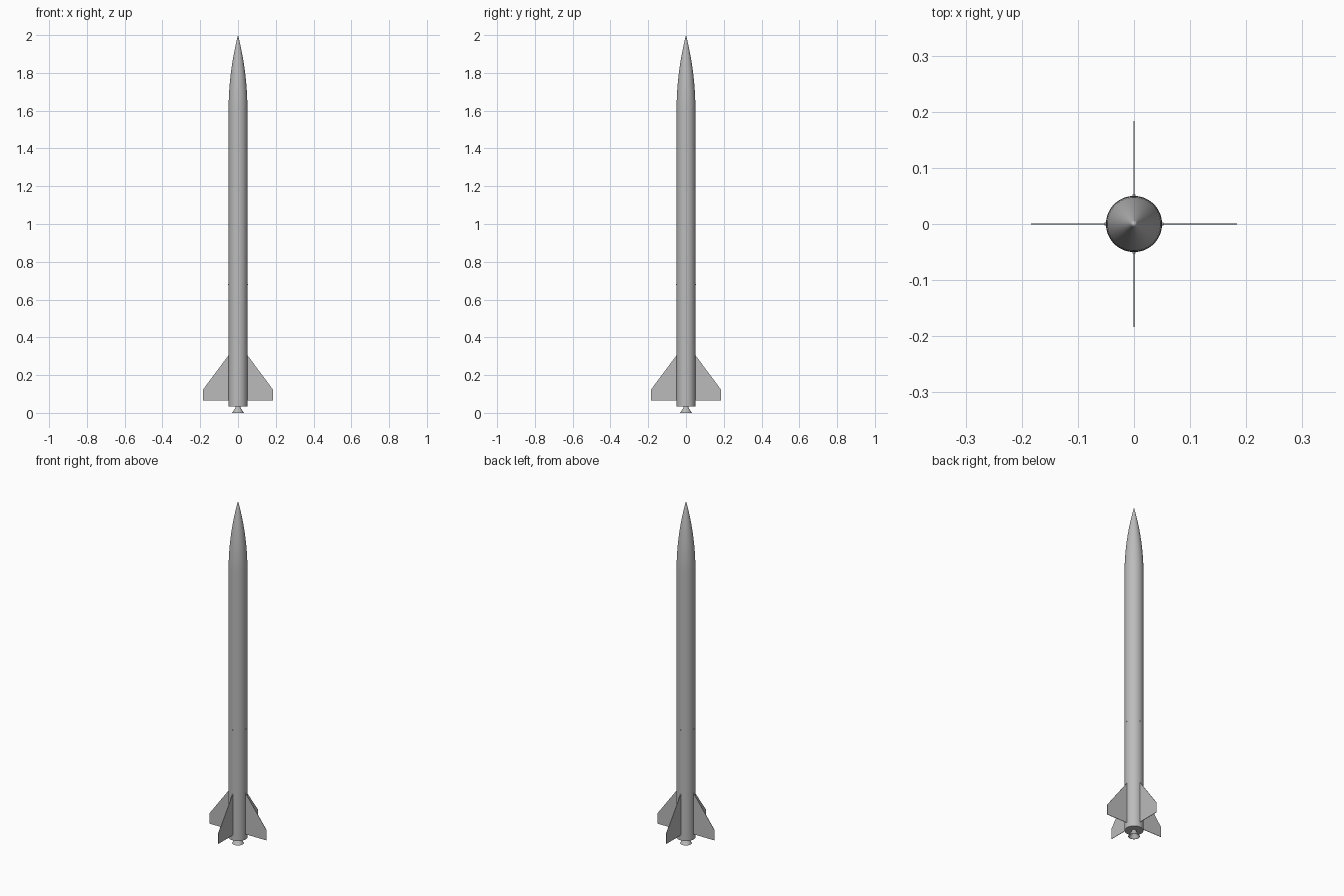
import bpy, bmesh, math
from mathutils import Matrix, Vector

cube = bpy.data.objects.get("Cube")
if cube:
    bpy.data.objects.remove(cube, do_unlink=True)

R = 0.05          # body radius
BASE = 0.035      # underside of body
SHOULDER = 1.6    # where the nose begins

grey = bpy.data.materials.new("light grey")
grey.use_nodes = True
colour = (0.5, 0.5, 0.5, 1)
grey.diffuse_color = colour
grey.node_tree.nodes["Principled BSDF"].inputs["Base Color"].default_value = colour


def finish(name, bm, smooth=True):
    bmesh.ops.remove_doubles(bm, verts=bm.verts, dist=1e-5)
    bmesh.ops.recalc_face_normals(bm, faces=bm.faces)
    mesh = bpy.data.meshes.new(name)
    bm.to_mesh(mesh)
    bm.free()
    mesh.materials.append(grey)
    ob = bpy.data.objects.new(name, mesh)
    bpy.context.collection.objects.link(ob)
    if smooth:
        bpy.ops.object.select_all(action='DESELECT')
        ob.select_set(True)
        bpy.context.view_layer.objects.active = ob
        bpy.ops.object.shade_smooth_by_angle(angle=math.radians(30))
    return ob


def lathe(name, profile, steps=64):
    """Spin (radius, height) points around the z axis."""
    bm = bmesh.new()
    verts = [bm.verts.new((r, 0, z)) for r, z in profile]
    edges = [bm.edges.new(pair) for pair in zip(verts, verts[1:])]
    bmesh.ops.spin(bm, geom=verts + edges, cent=(0, 0, 0), axis=(0, 0, 1),
                   angle=math.tau, steps=steps, use_duplicate=False)
    return finish(name, bm)


# Body tube with closed ends
lathe("body_tube", [(0, BASE), (R, BASE), (R, SHOULDER)])

# Ogive nose: circular arc tangent to the body
length = 2 - SHOULDER
rho = (R * R + length * length) / (2 * R)
ogive = []
for i in range(17):
    h = length * i / 16
    ogive.append((max(0, math.sqrt(rho * rho - h * h) + R - rho), SHOULDER + h))
lathe("nose_cone", ogive)

# Hollow engine bell
lathe("engine_nozzle", [(0.012, BASE + 0.002), (0.012, 0.03), (0.031, 0),
                        (0.029, 0), (0.01, 0.03), (0, 0.03)], 32)

# Four clipped fins
outline = [(R - 0.004, 0.065), (0.184, 0.065), (0.184, 0.125), (R, 0.305), (R - 0.004, 0.305)]
thick = 0.0025
for i, side in enumerate(("left", "back", "right", "front")):
    turn = Matrix.Rotation(i * math.pi / 2, 4, 'Z')
    bm = bmesh.new()
    face = bm.faces.new([bm.verts.new((x, -thick / 2, z)) for x, z in outline])
    ext = bmesh.ops.extrude_face_region(bm, geom=[face])
    moved = [v for v in ext["geom"] if isinstance(v, bmesh.types.BMVert)]
    bmesh.ops.translate(bm, verts=moved, vec=(0, thick, 0))
    bmesh.ops.transform(bm, matrix=turn, verts=bm.verts)
    finish(side + "_fin", bm, smooth=False)

    # Small stud on the body above each fin
    bm = bmesh.new()
    place = turn @ Matrix.Translation(Vector((R, 0, 0.68))) @ Matrix.Rotation(math.pi / 2, 4, 'Y')
    bmesh.ops.create_cone(bm, cap_ends=True, segments=12, radius1=0.003,
                          radius2=0.003, depth=0.006, matrix=place)
    finish(side + "_stud", bm)
